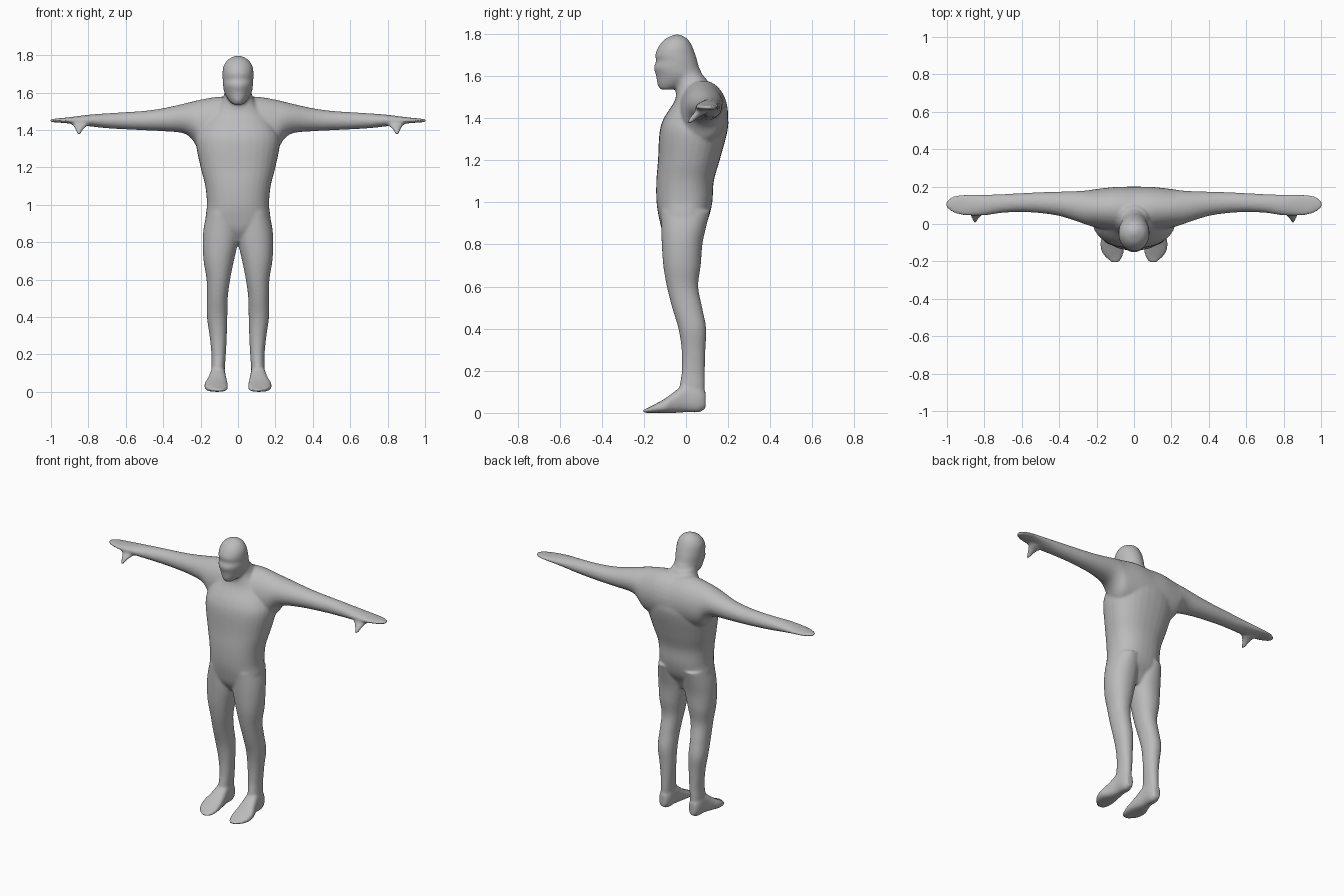
import bpy, bmesh, math

SIDES = 32
STEPS = 5
skin = bpy.data.materials.new("plain grey")
skin.diffuse_color = (0.5, 0.5, 0.5, 1)
parts = []


def spline(p0, p1, p2, p3, t):
    """Catmull-Rom blend of four rows."""
    return [0.5 * (2 * b + (c - a) * t + (2 * a - 5 * b + 4 * c - d) * t * t
                   + (3 * b - a - 3 * c + d) * t ** 3)
            for a, b, c, d in zip(p0, p1, p2, p3)]


def loft(name, axis, rows, side=1, power=2.0):
    """Rows are (position on axis, a min, a max, b min, b max)."""
    full = []
    for i in range(len(rows) - 1):
        q = [rows[max(0, min(len(rows) - 1, i + k))] for k in (-1, 0, 1, 2)]
        full += [spline(*q, s / STEPS) for s in range(STEPS)]
    full.append(list(rows[-1]))
    bm = bmesh.new()
    rings = []
    for t, a0, a1, b0, b1 in full:
        ring = []
        for k in range(SIDES):
            ang = 2 * math.pi * k / SIDES
            c, s = math.cos(ang), math.sin(ang)
            a = (a0 + a1) / 2 + (a1 - a0) / 2 * math.copysign(abs(c) ** (2 / power), c)
            b = (b0 + b1) / 2 + (b1 - b0) / 2 * math.copysign(abs(s) ** (2 / power), s)
            x, y, z = {"x": (t, a, b), "y": (a, t, b), "z": (a, b, t)}[axis]
            ring.append(bm.verts.new((x * side, y, z)))
        rings.append(ring)
    for r0, r1 in zip(rings, rings[1:]):
        for k in range(SIDES):
            j = (k + 1) % SIDES
            bm.faces.new((r0[k], r0[j], r1[j], r1[k]))
    bm.faces.new(rings[0])
    bm.faces.new(rings[-1])
    bmesh.ops.recalc_face_normals(bm, faces=bm.faces)
    mesh = bpy.data.meshes.new(name)
    bm.to_mesh(mesh)
    bm.free()
    ob = bpy.data.objects.new(name, mesh)
    bpy.context.collection.objects.link(ob)
    parts.append(ob)


# torso, from crotch to collar
loft("torso", "z", [
    (0.80, -.05, .05, -.07, .04), (0.86, -.13, .13, -.11, .07), (0.92, -.172, .172, -.127, .105),
    (1.0, -.166, .166, -.14, .125), (1.1, -.175, .175, -.141, .132), (1.2, -.20, .20, -.133, .16),
    (1.33, -.225, .225, -.126, .195), (1.40, -.21, .21, -.105, .20), (1.48, -.16, .16, -.055, .175),
    (1.54, -.10, .10, -.045, .13), (1.60, -.07, .07, -.05, .085)], power=2.3)

# head and neck
loft("head", "z", [
    (1.535, -.025, .025, -.122, -.07), (1.56, -.05, .05, -.136, .02), (1.60, -.073, .073, -.142, .075),
    (1.64, -.08, .08, -.153, .062), (1.67, -.082, .082, -.142, .054), (1.70, -.083, .083, -.146, .045),
    (1.74, -.078, .078, -.13, .03), (1.775, -.055, .055, -.10, .008), (1.797, -.015, .015, -.055, -.03)])
loft("neck", "z", [
    (1.46, -.12, .12, -.04, .17), (1.54, -.085, .085, -.052, .125),
    (1.58, -.078, .078, -.06, .095), (1.64, -.06, .06, -.08, .055)])

for side in (1, -1):
    # arm with flattened hand
    loft("arm", "x", [
        (0.0, -.04, .20, 1.25, 1.575), (0.1, -.035, .198, 1.27, 1.578), (0.2, -.02, .187, 1.29, 1.562),
        (0.25, -.005, .18, 1.355, 1.55), (0.3, .012, .176, 1.384, 1.538), (0.4, .043, .173, 1.393, 1.516),
        (0.5, .058, .17, 1.398, 1.502), (0.6, .064, .165, 1.403, 1.495), (0.7, .06, .16, 1.409, 1.489),
        (0.8, .046, .157, 1.42, 1.481), (0.9, .045, .157, 1.434, 1.468),
        (0.96, .058, .151, 1.439, 1.462), (0.99, .075, .135, 1.441, 1.459),
        (1.006, .09, .12, 1.444, 1.457)], side)
    loft("thumb", "z", [
        (1.445, .78, .91, .05, .12), (1.425, .80, .885, .038, .10),
        (1.405, .825, .871, .02, .065), (1.374, .844, .859, .0, .025)], side)
    # leg
    loft("leg", "z", [
        (0.08, .072, .142, -.03, .088), (0.13, .07, .142, -.03, .09), (0.2, .065, .142, -.02, .09),
        (0.3, .06, .152, -.021, .092), (0.4, .057, .166, -.036, .096), (0.5, .055, .166, -.066, .077),
        (0.6, .042, .168, -.091, .058), (0.7, .022, .184, -.108, .07), (0.8, .0, .189, -.115, .078),
        (0.88, -.005, .183, -.118, .095), (0.96, .01, .165, -.12, .115)], side, 2.15)
    # foot
    loft("foot", "y", [
        (.093, .085, .13, .02, .10), (.06, .07, .145, .003, .13), (0, .066, .15, .003, .14),
        (-.05, .06, .163, 0, .105), (-.1, .054, .18, 0, .068), (-.15, .055, .172, 0, .04),
        (-.185, .065, .145, 0, .022), (-.206, .085, .12, .002, .014)], side, 2.5)

# fuse everything into one smooth skin
bpy.ops.object.select_all(action='DESELECT')
for ob in parts:
    ob.select_set(True)
body = parts[0]
bpy.context.view_layer.objects.active = body
bpy.ops.object.join()
body.name = "body"
fuse = body.modifiers.new("fuse", 'REMESH')
fuse.mode = 'VOXEL'
fuse.voxel_size = 0.007
soften = body.modifiers.new("soften", 'SMOOTH')
soften.factor = 0.5
soften.iterations = 10
for m in ("fuse", "soften"):
    bpy.ops.object.modifier_apply(modifier=m)
body.data.materials.clear()
body.data.materials.append(skin)
bpy.ops.object.shade_smooth()
